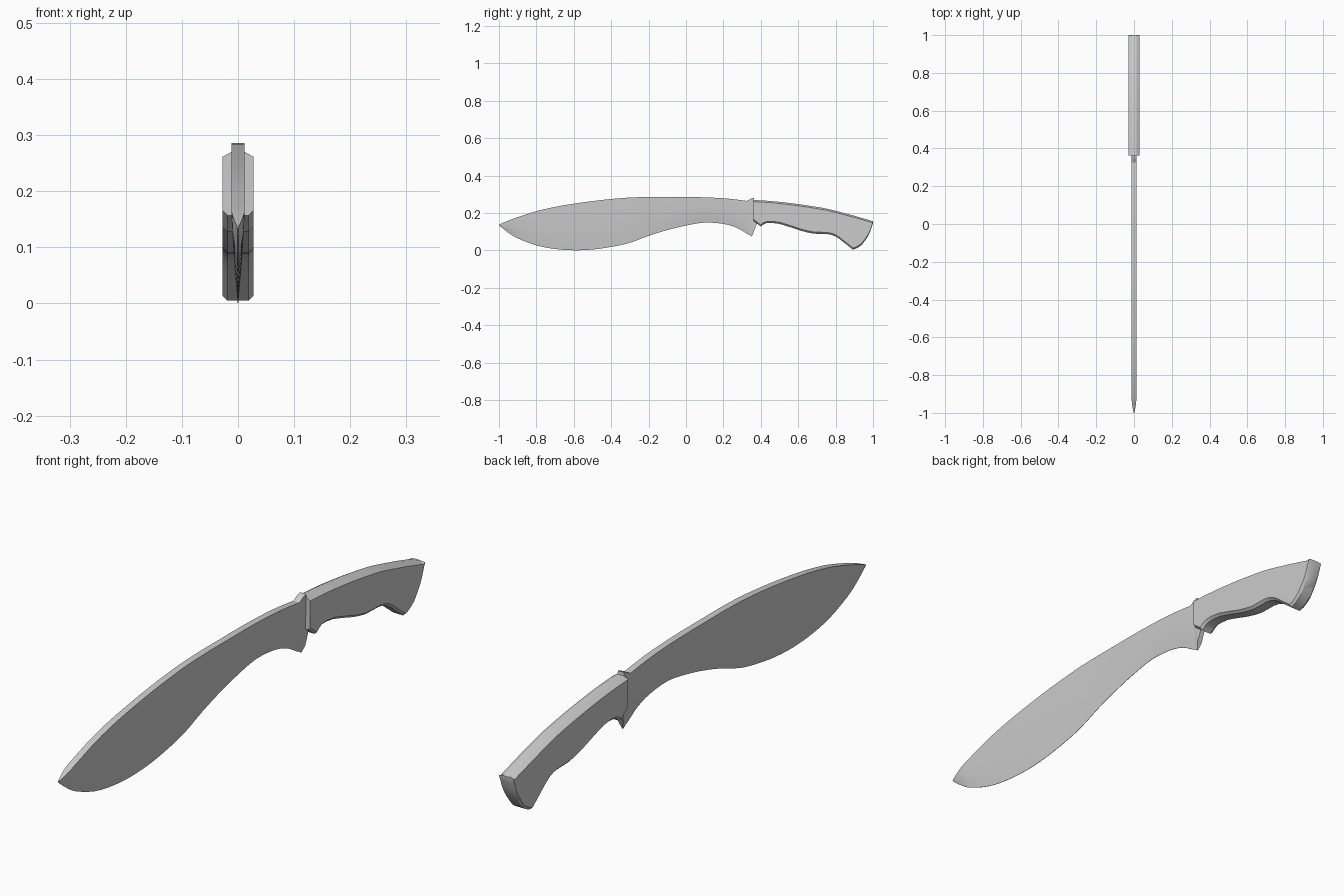
import bpy, bmesh
from math import radians
from mathutils import Vector

if "Cube" in bpy.data.objects:
    bpy.data.objects.remove(bpy.data.objects["Cube"])


def curve(pts, n):
    """Catmull-Rom resampling of (y, top, bottom) stations."""
    p = [Vector(q) for q in pts]
    p = [2 * p[0] - p[1]] + p + [2 * p[-1] - p[-2]]
    out = []
    for a, b, c, d in zip(p, p[1:], p[2:], p[3:]):
        for i in range(n):
            t = i / n
            out.append((2 * b + (c - a) * t + (2 * a - 5 * b + 4 * c - d) * t * t
                        + (3 * b - a - 3 * c + d) * t ** 3) / 2)
    return out + [p[-2]]


def loft(name, stations, section, angle):
    """Skin mirrored sections; section() gives half-width / z pairs from top to bottom."""
    bm = bmesh.new()
    rings = []
    for st in stations:
        half = section(*st)
        pts = half + [(-x, z) for x, z in reversed(half)]
        rings.append([bm.verts.new((x, st[0], z)) for x, z in pts])
    k = len(rings[0])
    for a, b in zip(rings, rings[1:]):
        for i in range(k):
            j = (i + 1) % k
            bm.faces.new((a[i], a[j], b[j], b[i]))
    bm.faces.new(rings[0])
    bm.faces.new(rings[-1])
    bmesh.ops.recalc_face_normals(bm, faces=bm.faces)
    me = bpy.data.meshes.new(name)
    bm.to_mesh(me)
    bm.free()
    ob = bpy.data.objects.new(name, me)
    bpy.context.collection.objects.link(ob)
    bpy.ops.object.select_all(action='DESELECT')
    ob.select_set(True)
    bpy.context.view_layer.objects.active = ob
    bpy.ops.object.shade_smooth_by_angle(angle=radians(angle))
    return ob


# Blade: wedge section, thick spine, thin edge, taper at the point
def blade_section(y, top, bot):
    w = 0.012 * min(1, max(0.05, (y + 1) / 0.06) ** 0.6)
    h = top - bot
    edge = 0.0006 if y < 0.353 else 0.009
    return [(w, top), (w * 0.86, top - h * 0.45), (max(w * 0.5, edge), top - h * 0.75), (edge, bot)]


blade = curve([
    (-1.0, 0.138, 0.134), (-0.95, 0.16, 0.095), (-0.9, 0.178, 0.065), (-0.8, 0.21, 0.027),
    (-0.7, 0.233, 0.008), (-0.6, 0.25, 0.001), (-0.5, 0.264, 0.005), (-0.4, 0.275, 0.019),
    (-0.3, 0.283, 0.041), (-0.2, 0.286, 0.078), (-0.1, 0.286, 0.109), (0.0, 0.286, 0.133),
    (0.1, 0.284, 0.149), (0.2, 0.279, 0.142), (0.27, 0.272, 0.122), (0.325, 0.265, 0.09)], 3)
# Guard spur and bump, then the tang hidden in the grip
blade += [(0.335, 0.27, 0.085), (0.352, 0.279, 0.075), (0.362, 0.281, 0.1),
          (0.364, 0.265, 0.105), (0.38, 0.262, 0.145), (0.42, 0.25, 0.16)]
loft("blade", blade, blade_section, 30)


# Grip: flat sides with bevelled back and belly
def grip_section(y, top, bot):
    c = min(0.009, (top - bot) * 0.3)
    return [(0.012, top), (0.028, top - c), (0.028, bot + c), (0.019, bot)]


grip = [(0.362, 0.27, 0.157)] + curve([
    (0.40, 0.268, 0.128), (0.43, 0.266, 0.146), (0.50, 0.26, 0.142), (0.60, 0.248, 0.11),
    (0.68, 0.236, 0.09), (0.75, 0.224, 0.088), (0.80, 0.212, 0.075), (0.85, 0.199, 0.038),
    (0.892, 0.188, 0.005)], 2) + curve([
    (0.905, 0.184, 0.008), (0.94, 0.174, 0.03), (0.975, 0.164, 0.08), (0.99, 0.159, 0.115),
    (1.0, 0.156, 0.148)], 2)
loft("grip", grip, grip_section, 25)
